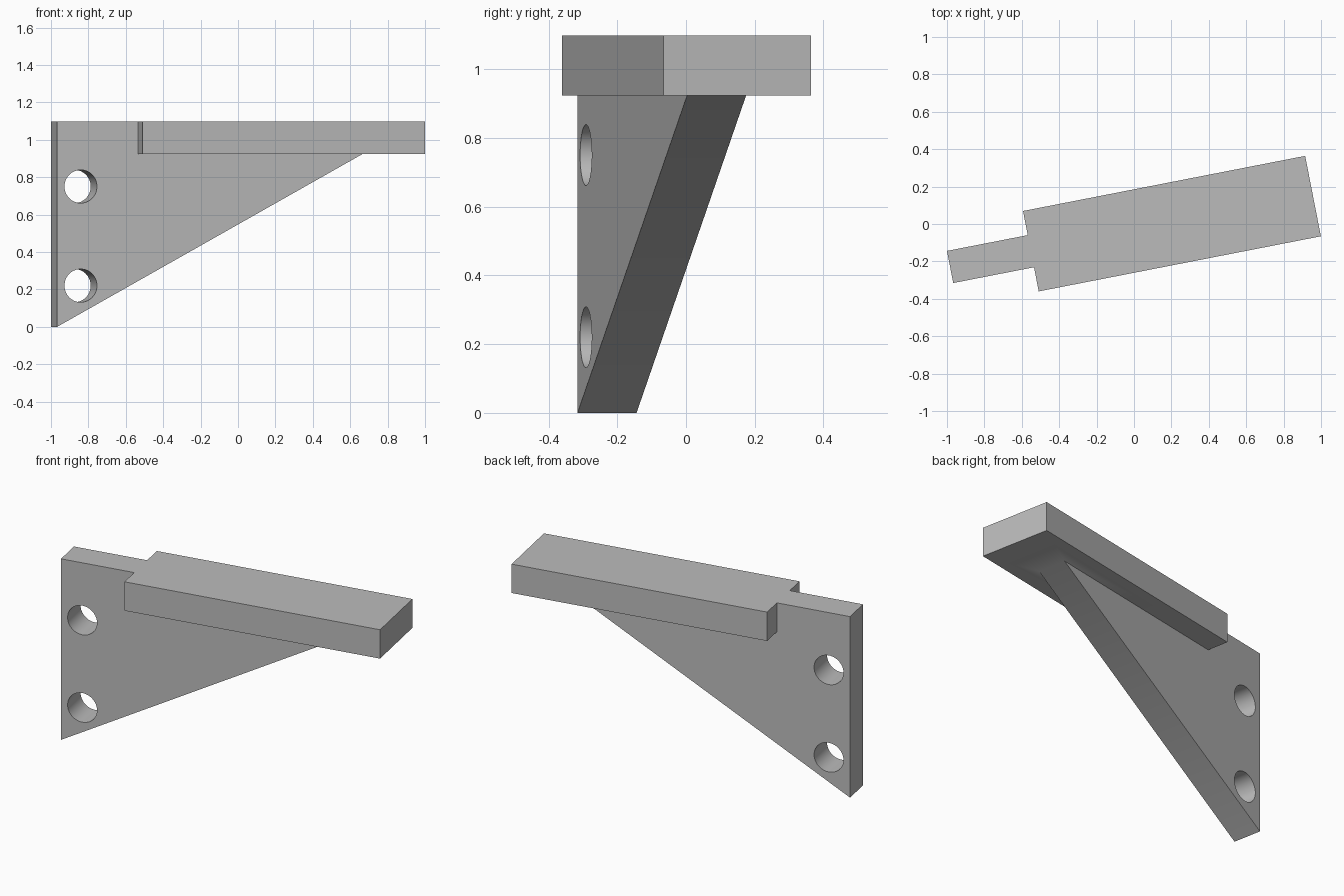
import bpy
import bmesh
import math
from mathutils import Matrix

if "Cube" in bpy.data.objects:
    bpy.data.objects.remove(bpy.data.objects["Cube"], do_unlink=True)

# Main dimensions, along the bracket's own length, depth and height
TOP = 1.098
UNDER = 0.923            # underside of the shelf
WALL = -1.009            # wall edge of the web
SHELF_START, SHELF_END = -0.569, 0.968
MID = -0.037             # centre of the depth
WEB_DEPTH, SHELF_DEPTH = 0.175, 0.438
HOLE_X, HOLE_RADIUS = -0.881, 0.0885
TURN = Matrix.Rotation(math.radians(11.05), 4, "Z")

grey = bpy.data.materials.new("plain grey")
grey.use_nodes = True
colour = (0.5, 0.5, 0.5, 1)
grey.diffuse_color = colour
grey.node_tree.nodes["Principled BSDF"].inputs["Base Color"].default_value = colour


def extrude_profile(name, profile, depth):
    """Solid from an outline in length and height, extruded through the depth."""
    bm = bmesh.new()
    face = bm.faces.new([bm.verts.new((x, MID - depth / 2, z)) for x, z in profile])
    out = bmesh.ops.extrude_face_region(bm, geom=[face])["geom"]
    moved = [v for v in out if isinstance(v, bmesh.types.BMVert)]
    bmesh.ops.translate(bm, verts=moved, vec=(0, depth, 0))
    bmesh.ops.recalc_face_normals(bm, faces=bm.faces)
    mesh = bpy.data.meshes.new(name)
    bm.to_mesh(mesh)
    bm.free()
    mesh.materials.append(grey)
    obj = bpy.data.objects.new(name, mesh)
    bpy.context.collection.objects.link(obj)
    return obj


def combine(target, helper, operation):
    """Apply a boolean to the target and remove the helper."""
    mod = target.modifiers.new(operation.lower(), "BOOLEAN")
    mod.operation = operation
    mod.solver = "EXACT"
    mod.object = helper
    helper.hide_render = True
    bpy.context.view_layer.objects.active = target
    bpy.ops.object.modifier_apply(modifier=mod.name)
    bpy.data.objects.remove(helper, do_unlink=True)


# Triangular web with a stub rising beside the shelf
web_outline = [(WALL, 0), (0.653, UNDER), (0.653, UNDER + 0.05),
               (SHELF_START + 0.1, UNDER + 0.05), (SHELF_START + 0.1, TOP), (WALL, TOP)]
bracket = extrude_profile("shelf_bracket", web_outline, WEB_DEPTH)

# Shelf slab
slab_outline = [(SHELF_START, UNDER), (SHELF_END, UNDER), (SHELF_END, TOP), (SHELF_START, TOP)]
combine(bracket, extrude_profile("shelf", slab_outline, SHELF_DEPTH), "UNION")

# Two screw holes through the web
for height in (0.22, 0.75):
    ring = [(HOLE_X + HOLE_RADIUS * math.cos(math.tau * i / 64),
             height + HOLE_RADIUS * math.sin(math.tau * i / 64)) for i in range(64)]
    combine(bracket, extrude_profile("hole_cutter", ring, 0.4), "DIFFERENCE")

# Turn the finished bracket and smooth only the hole walls
bracket.data.transform(TURN)
bpy.ops.object.select_all(action="DESELECT")
bracket.select_set(True)
bpy.context.view_layer.objects.active = bracket
bpy.ops.object.shade_smooth_by_angle(angle=math.radians(30))
